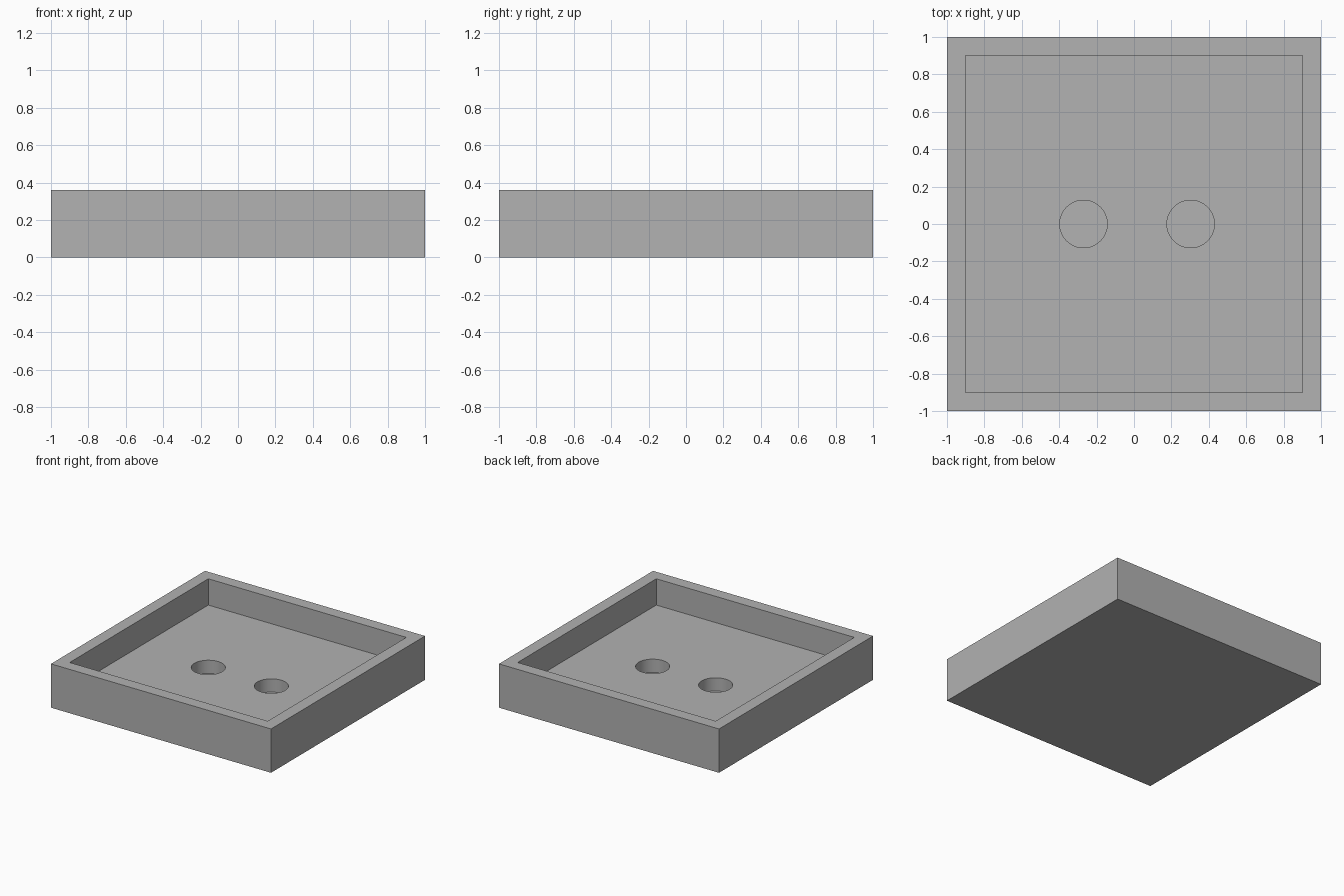
import bpy

HEIGHT = 0.36
FLOOR = 0.144
HOLE_BOTTOM = 0.036

if "Cube" in bpy.data.objects:
    bpy.data.objects.remove(bpy.data.objects["Cube"], do_unlink=True)

# Single grey material
grey = bpy.data.materials.new("mid grey")
grey.use_nodes = True
colour = (0.445, 0.445, 0.445, 1)
grey.diffuse_color = colour
grey.node_tree.nodes["Principled BSDF"].inputs["Base Color"].default_value = colour


def block(name, side, bottom, top):
    bpy.ops.mesh.primitive_cube_add(size=1, location=(0, 0, (bottom + top) / 2))
    obj = bpy.context.object
    obj.name = name
    obj.scale = (side, side, top - bottom)
    bpy.ops.object.transform_apply(location=True, rotation=False, scale=True)
    return obj


def cut(target, cutter):
    mod = target.modifiers.new("cut", "BOOLEAN")
    mod.operation = "DIFFERENCE"
    mod.solver = "EXACT"
    mod.object = cutter
    bpy.context.view_layer.objects.active = target
    bpy.ops.object.modifier_apply(modifier=mod.name)
    bpy.data.objects.remove(cutter, do_unlink=True)


# Square tray with an open recess
tray = block("tray", 2, 0, HEIGHT)
tray.data.materials.append(grey)
cut(tray, block("recess_cutter", 1.8, FLOOR, HEIGHT + 0.2))

# Two blind round holes in the tray floor
for x in (-0.27, 0.303):
    depth = HEIGHT - HOLE_BOTTOM
    bpy.ops.mesh.primitive_cylinder_add(
        vertices=64, radius=0.127, depth=depth,
        location=(x, 0, HOLE_BOTTOM + depth / 2))
    hole = bpy.context.object
    hole.name = "hole_cutter"
    cut(tray, hole)

# Smooth hole walls, crisp edges elsewhere
bpy.ops.object.select_all(action="DESELECT")
tray.select_set(True)
bpy.context.view_layer.objects.active = tray
bpy.ops.object.shade_smooth_by_angle()
